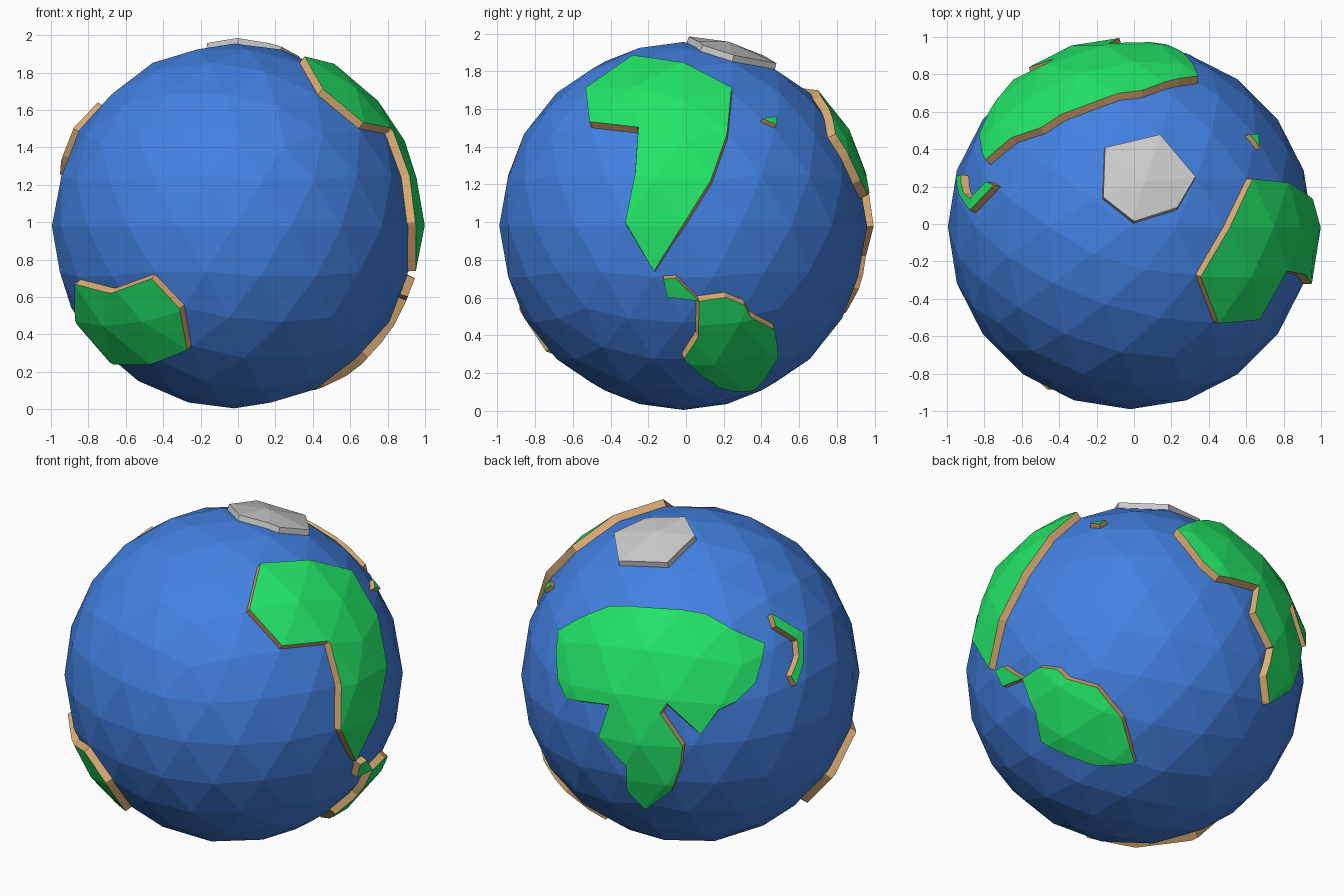
import bpy, bmesh
from math import sin, cos, sqrt, radians
from mathutils import Vector

if "Cube" in bpy.data.objects:
    bpy.data.objects.remove(bpy.data.objects["Cube"])

CENTRE = Vector((-0.02, -0.015, 0.98))
R = 0.975


def material(name, rgb):
    m = bpy.data.materials.new(name)
    m.diffuse_color = (*rgb, 1)
    m.use_nodes = True
    m.node_tree.nodes["Principled BSDF"].inputs["Base Color"].default_value = m.diffuse_color
    return m


BLUE = material("water", (0.056, 0.22, 0.76))
GREEN = material("grass", (0.016, 0.78, 0.135))
TAN = material("cliff", (0.73, 0.43, 0.18))

# viewing directions for outlines: azimuth, elevation, offset of the globe centre
VIEWS = {"front": (-90, 0, -0.02, 0.98), "right": (0, 0, -0.015, 0.98),
         "top": (-90, 90, -0.02, -0.015), "back_left": (125, 25, 0, 0)}


def on_globe(view, u, v):
    """Direction from the globe centre to an outline point seen in a view."""
    az, el, u0, v0 = VIEWS[view]
    az, el, u, v = radians(az), radians(el), (u - u0) / 1.01, (v - v0) / 1.01
    h, z = Vector((cos(az), sin(az), 0)), Vector((0, 0, 1))
    right = Vector((-sin(az), cos(az), 0))
    up, cam = z * cos(el) - h * sin(el), h * cos(el) + z * sin(el)
    return (right * u + up * v + cam * sqrt(max(0, 1 - u * u - v * v))).normalized()


def add_object(name, bm):
    me = bpy.data.meshes.new(name)
    bm.to_mesh(me)
    bm.free()
    ob = bpy.data.objects.new(name, me)
    bpy.context.collection.objects.link(ob)
    return ob


def globe(name, radius):
    bm = bmesh.new()
    bmesh.ops.create_icosphere(bm, subdivisions=3, radius=radius)
    return add_object(name, bm)


def land(name, view, outline, scale=1.045, mats=(GREEN, TAN), flare=0.03):
    """Raised patch: globe facets cut by a cone through the outline, plus cliff walls."""
    bm = bmesh.new()
    apex = bm.verts.new((0, 0, 0))
    ring = [bm.verts.new(on_globe(view, u, v) * 3) for u, v in outline]
    cap = bm.faces.new(ring)
    for a, b in zip(ring, ring[1:] + ring[:1]):
        bm.faces.new((apex, a, b))
    bmesh.ops.triangulate(bm, faces=[cap])
    bmesh.ops.recalc_face_normals(bm, faces=bm.faces)
    cutter = add_object("cutter", bm)
    cutter.hide_render = True
    ob = globe(name, R * scale)
    mod = ob.modifiers.new("cut", "BOOLEAN")
    mod.operation, mod.solver, mod.object = "INTERSECT", "EXACT", cutter
    bm = bmesh.new()
    bm.from_object(ob, bpy.context.evaluated_depsgraph_get())
    ob.modifiers.clear()
    bpy.data.objects.remove(cutter)

    # keep only the outer facets, facing outward
    bm.normal_update()
    sides = [f for f in bm.faces
             if abs(f.normal.dot(f.calc_center_median().normalized())) < 0.6]
    bmesh.ops.delete(bm, geom=sides, context="FACES")
    for f in bm.faces:
        f.material_index = 0
        f.smooth = False
        if f.normal.dot(f.calc_center_median()) < 0:
            f.normal_flip()

    # cliff walls, flaring slightly down into the water
    rim = [(lp.vert, lp.link_loop_next.vert)
           for f in bm.faces for lp in f.loops if lp.edge.is_boundary]
    out = {v: Vector() for pair in rim for v in pair}
    for a, b in rim:
        side = (b.co - a.co).cross(a.co).normalized()
        out[a] += side
        out[b] += side
    foot = {v: bm.verts.new(v.co * 0.94 / scale + d.normalized() * flare)
            for v, d in out.items()}
    for a, b in rim:
        wall = bm.faces.new((b, a, foot[a], foot[b]))
        wall.material_index = 1 if mats else 0
    ob.data.materials.clear()
    for m in mats:
        ob.data.materials.append(m)
    bm.to_mesh(ob.data)
    bm.free()
    ob.location = CENTRE


# water
ocean = globe("ocean", R)
ocean.location = CENTRE
ocean.data.materials.append(BLUE)

# land on the right side
land("north_west_continent", "right", [
    (-.53, 1.71), (-.28, 1.88), (0, 1.835), (.24, 1.71), (.215, 1.46), (.13, 1.22),
    (-.17, .74), (-.32, 1.0), (-.27, 1.26), (-.25, 1.50), (-.51, 1.53)])
land("land_bridge", "right", [(-.12, .70), (-.055, .70), (.07, .58), (-.10, .60)],
     flare=0.015)
land("south_west_continent", "right", [
    (.07, .58), (.21, .60), (.31, .56), (.34, .50), (.47, .43), (.49, .28),
    (.37, .105), (.18, .115), (-.01, .27), (.065, .39)])
land("small_island", "right", [(.415, 1.56), (.49, 1.57), (.485, 1.52)],
     scale=1.03, flare=0.01)

# land at the front left
land("southern_continent", "front", [
    (-.87, .67), (-.68, .62), (-.46, .70), (-.31, .54), (-.27, .32),
    (-.48, .24), (-.68, .25), (-.86, .46)])

# land at the back
land("great_continent", "back_left", [
    (-.76, .25), (-.47, .39), (-.29, .385), (.09, .345), (.25, .25), (.43, .175),
    (.415, .08), (.375, -.055), (.265, -.16), (.16, -.21), (.06, -.35), (-.135, -.17),
    (-.175, -.23), (-.045, -.42), (-.06, -.545), (-.11, -.675), (-.255, -.78),
    (-.365, -.675), (-.37, -.535), (-.53, -.365), (-.47, -.18), (-.715, -.145),
    (-.765, -.04), (-.775, .105)])
land("crescent_island", "back_left", [
    (.47, .345), (.655, .235), (.655, .065), (.61, -.07), (.585, -.015),
    (.63, .105), (.62, .195), (.495, .275)], flare=0.015)

# grey polar cap
land("ice_cap", "top", [
    (-.155, .41), (.14, .48), (.33, .255), (.235, .09), (0, .015), (-.165, .145)],
    scale=1.035, mats=())
